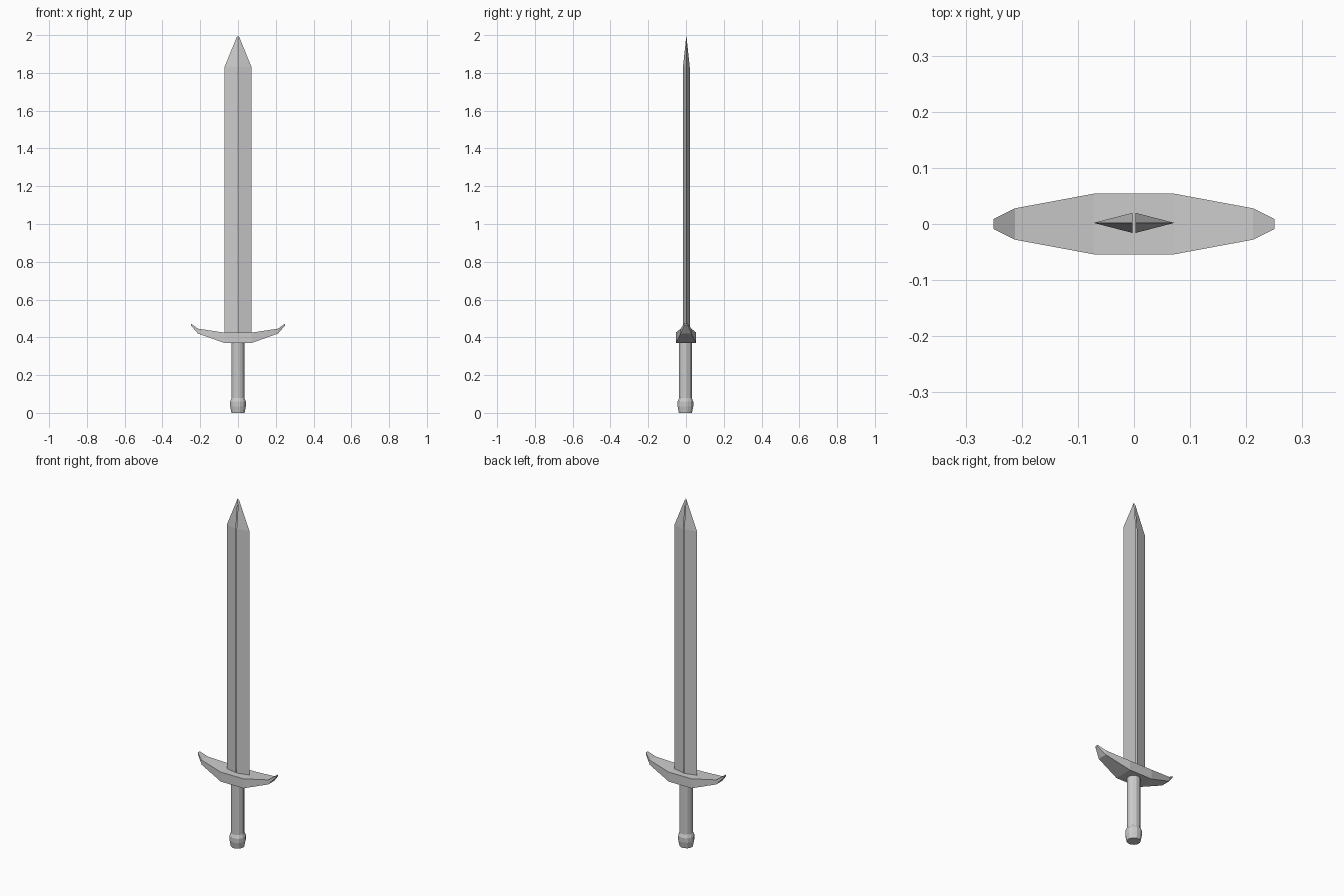
import bpy, bmesh, math

if "Cube" in bpy.data.objects:
    bpy.data.objects.remove(bpy.data.objects["Cube"])


def make_object(name, bm):
    bmesh.ops.recalc_face_normals(bm, faces=bm.faces)
    mesh = bpy.data.meshes.new(name)
    bm.to_mesh(mesh)
    bm.free()
    obj = bpy.data.objects.new(name, mesh)
    bpy.context.collection.objects.link(obj)
    return obj


def loft(bm, rings, closed=True):
    """Join successive rings of vertices with quads."""
    for a, b in zip(rings, rings[1:]):
        n = len(a)
        for i in range(n if closed else n - 1):
            j = (i + 1) % n
            bm.faces.new((a[i], a[j], b[j], b[i]))


# Blade: two bevelled halves with a hairline slot down the middle
GAP, EDGE, THICK, MID_Y = 0.0025, 0.072, 0.018, 0.002
bm = bmesh.new()
for s in (-1, 1):
    section = [(s * GAP, MID_Y - THICK), (s * EDGE, MID_Y), (s * GAP, MID_Y + THICK)]
    rings = [[bm.verts.new((x, y, z)) for x, y in section] for z in (0.42, 1.83)]
    loft(bm, rings, closed=False)
    tip = bm.verts.new((s * GAP, MID_Y, 2.0))
    for a, b in zip(rings[1], rings[1][1:]):
        bm.faces.new((a, b, tip))
make_object("blade", bm)

# Crossguard: stations (x, half depth, bottom z, top z), swept up at the ends
half = [(0.072, 0.054, 0.37, 0.425),
        (0.212, 0.028, 0.42, 0.446),
        (0.25, 0.009, 0.464, 0.473)]
stations = [(-x, d, lo, hi) for x, d, lo, hi in reversed(half)] + half
bm = bmesh.new()
rings = [[bm.verts.new(p) for p in ((x, -d, lo), (x, d, lo), (x, d, hi), (x, -d, hi))]
         for x, d, lo, hi in stations]
loft(bm, rings)
bm.faces.new(rings[0])
bm.faces.new(rings[-1])
make_object("crossguard", bm)


def turned(name, profile, sides=12, y=-0.003):
    bm = bmesh.new()
    rings = []
    for r, z in profile:
        angles = [2 * math.pi * (i + 0.5) / sides for i in range(sides)]
        rings.append([bm.verts.new((r * math.cos(a), y + r * math.sin(a), z)) for a in angles])
    loft(bm, rings)
    bm.faces.new(rings[0])
    bm.faces.new(rings[-1])
    return make_object(name, bm)


# Grip and pommel
turned("grip", [(0.035, 0.05), (0.035, 0.375)])
turned("pommel", [(0.036, 0.0), (0.043, 0.035), (0.043, 0.06), (0.035, 0.078)])
